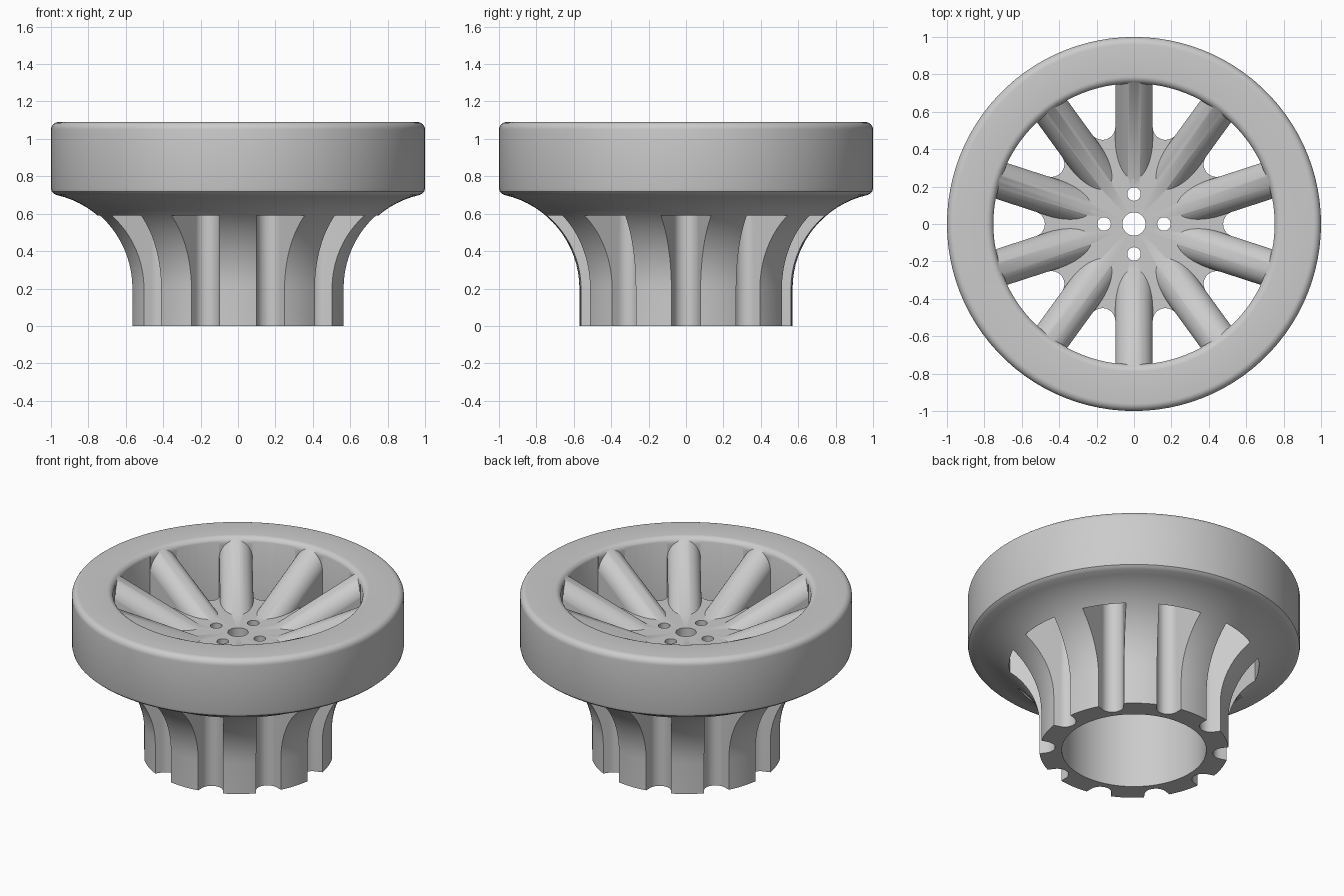
import bpy, bmesh
from math import sin, cos, asin, sqrt, pi, radians
from mathutils import Matrix

if "Cube" in bpy.data.objects:
    bpy.data.objects.remove(bpy.data.objects["Cube"])

N = 10                      # number of spokes
HALF = pi / N
SPOKE = 0.10                # spoke half width
FLOOR, UNDER = 0.81, 0.66   # hub plate top and underside


def arc(cx, cy, r, a0, a1, n):
    return [(cx + r * cos(radians(a0 + (a1 - a0) * i / n)),
             cy + r * sin(radians(a0 + (a1 - a0) * i / n))) for i in range(n + 1)]


def make(name, bm):
    bmesh.ops.recalc_face_normals(bm, faces=bm.faces)
    me = bpy.data.meshes.new(name)
    bm.to_mesh(me)
    bm.free()
    ob = bpy.data.objects.new(name, me)
    bpy.context.collection.objects.link(ob)
    return ob


def prism(bm, lower, upper):
    """Solid between two matching loops of 3D points."""
    a = [bm.verts.new(p) for p in lower]
    b = [bm.verts.new(p) for p in upper]
    bm.faces.new(a)
    bm.faces.new(b)
    for i in range(len(a)):
        j = (i + 1) % len(a)
        bm.faces.new((a[i], a[j], b[j], b[i]))
    return a + b


def boolean(target, tool, op):
    m = target.modifiers.new(op, 'BOOLEAN')
    m.operation, m.solver, m.object = op, 'EXACT', tool
    bpy.context.view_layer.objects.active = target
    bpy.ops.object.modifier_apply(modifier=m.name)
    bpy.data.objects.remove(tool)


# Turned body: hub sleeve, concave flare, rounded rim, hub plate
R = 0.5125
end = 180 - 77.3
profile = [(0, UNDER), (0.435, UNDER), (0.435, 0), (0.57, 0)]
profile += arc(0.57 + R, 0.2, R, 180, end, 16)
profile += [(0.985, 0.708), (0.996, 0.718), (1, 0.735)]
profile += arc(0.96, 1.05, 0.04, 0, 90, 6)
profile += arc(0.79, 1.05, 0.04, 90, 180, 6)
profile += [(0.75, FLOOR), (0, FLOOR)]
bm = bmesh.new()
vs = [bm.verts.new((r, 0, z)) for r, z in profile]
es = [bm.edges.new(p) for p in zip(vs, vs[1:])]
bmesh.ops.spin(bm, geom=vs + es, axis=(0, 0, 1), cent=(0, 0, 0),
               angle=2 * pi, steps=100, use_duplicate=False)
bmesh.ops.remove_doubles(bm, verts=bm.verts, dist=1e-4)
wheel = make("wheel_body", bm)

# Sloping round-topped spokes
slope = 0.51


def spoke_section(r):
    w = SPOKE + 0.001
    h = w * sqrt(1 + slope * slope)
    axis = FLOOR + slope * (r - 0.24) - h
    pts = [(r, w * cos(pi * i / 20), axis + h * sin(pi * i / 20)) for i in range(21)]
    return pts + [(r, -w, UNDER + 0.005), (r, w, UNDER + 0.005)]


for k in range(N):
    bm = bmesh.new()
    prism(bm, spoke_section(0.2), spoke_section(0.775))
    bmesh.ops.rotate(bm, verts=bm.verts, matrix=Matrix.Rotation(pi / 2 + 2 * HALF * k, 3, 'Z'))
    boolean(wheel, make("spoke", bm), 'UNION')

# Windows between the spokes: round tip, sides parallel to spokes, curved outer wall
c = 0.545
outer = 0.752
lim = 18 - asin(SPOKE / outer) * 180 / pi
outline = arc(c, 0, c * sin(HALF) - SPOKE, 108, 252, 14) + arc(0, 0, outer, -lim, lim, 6)
bm = bmesh.new()
for k in range(N):
    v = prism(bm, [(x, y, -0.1) for x, y in outline], [(x, y, 1.3) for x, y in outline])
    bmesh.ops.rotate(bm, verts=v, matrix=Matrix.Rotation(2 * HALF * k, 3, 'Z'))

# Axle hole and four bolt holes
for x, y, r in [(0, 0, 0.062), (0.16, 0, 0.036), (-0.16, 0, 0.036), (0, 0.16, 0.036), (0, -0.16, 0.036)]:
    ring = arc(x, y, r, 0, 348.75, 31)
    prism(bm, [(a, b, 0.4) for a, b in ring], [(a, b, 1.3) for a, b in ring])
boolean(wheel, make("cutter", bm), 'DIFFERENCE')

wheel.select_set(True)
bpy.context.view_layer.objects.active = wheel
bpy.ops.object.shade_smooth_by_angle(angle=radians(30))
